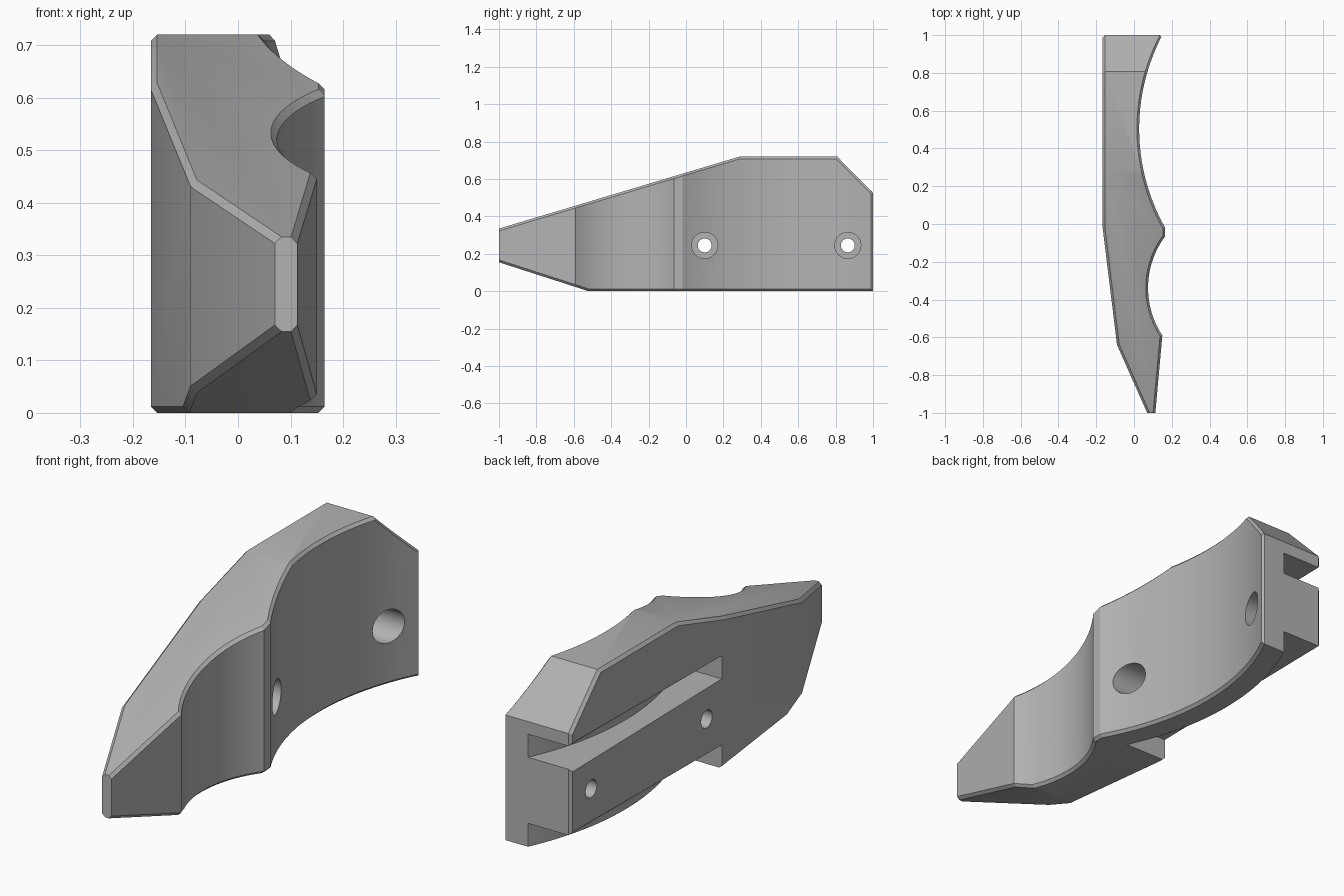
import bpy, bmesh, math
from mathutils import Vector

if "Cube" in bpy.data.objects:
    bpy.data.objects.remove(bpy.data.objects["Cube"])


def arc(p0, p1, sag, n):
    """Points from p0 to p1 on a shallow arc bulging towards -x, plus centre and radius."""
    p0, p1 = Vector(p0), Vector(p1)
    half = (p1 - p0).length / 2
    r = (half * half + sag * sag) / (2 * sag)
    d = (p1 - p0).normalized()
    c = (p0 + p1) / 2 + Vector((d.y, -d.x)) * (r - sag)
    a0 = math.atan2(p0.y - c.y, p0.x - c.x) % math.tau
    a1 = math.atan2(p1.y - c.y, p1.x - c.x) % math.tau
    pts = [(c.x + r * math.cos(a0 + (a1 - a0) * i / n),
            c.y + r * math.sin(a0 + (a1 - a0) * i / n)) for i in range(n + 1)]
    return pts, c, r


def prism(name, pts, axis, lo, hi):
    """Extrude a 2D outline along z (outline is x,y) or x (outline is y,z)."""
    bm = bmesh.new()
    place = (lambda p, h: (p[0], p[1], h)) if axis == 'z' else (lambda p, h: (h, p[0], p[1]))
    a = [bm.verts.new(place(p, lo)) for p in pts]
    b = [bm.verts.new(place(p, hi)) for p in pts]
    bm.faces.new(a)
    bm.faces.new(b)
    for i in range(len(pts)):
        j = (i + 1) % len(pts)
        bm.faces.new((a[i], a[j], b[j], b[i]))
    bmesh.ops.recalc_face_normals(bm, faces=bm.faces)
    me = bpy.data.meshes.new(name)
    bm.to_mesh(me)
    bm.free()
    ob = bpy.data.objects.new(name, me)
    bpy.context.collection.objects.link(ob)
    return ob


def boolean(ob, cutter, op):
    cutter.hide_render = True
    m = ob.modifiers.new("cut", 'BOOLEAN')
    m.operation, m.solver, m.object = op, 'EXACT', cutter
    bpy.context.view_layer.objects.active = ob
    bpy.ops.object.modifier_apply(modifier=m.name)
    bpy.data.objects.remove(cutter)


# Plan outline: two hollowed arcs on the right, straight back on the left
small, _, _ = arc((0.15, -0.59), (0.165, -0.065), 0.083, 20)
large, centre, radius = arc((0.165, -0.02), (0.15, 1.0), 0.13, 32)
plan = [(-0.166, 1.1), (-0.166, -0.02), (-0.09, -0.64), (0.07, -1.0), (0.113, -1.0)]
plan += small + large + [(0.205, 1.1)]
body = prism("curved_bracket", plan, 'z', -0.1, 0.9)

# Side outline trims the plan
side = [(-1.1, 0.187), (-0.52, 0), (1, 0), (1, 0.525), (0.808, 0.72), (0.287, 0.72), (-1.1, 0.305)]
boolean(body, prism("side_trim", side, 'x', -0.5, 0.5), 'INTERSECT')

# Slots above and below the mounting bar, with a wall following the large arc
R = radius + 0.105
wall = []
for i in range(33):
    y = 1.05 * i / 32
    wall.append((centre.x - math.sqrt(R * R - (y - centre.y) ** 2), y))
slot = [(-0.3, 1.05), (-0.3, 0.0)] + wall
for lo, hi in ((-0.1, 0.098), (0.375, 0.472)):
    boolean(body, prism("slot_cutter", slot, 'z', lo, hi), 'DIFFERENCE')

# Chamfer the rims where plan walls meet the side outline
bm = bmesh.new()
bm.from_mesh(body.data)
bmesh.ops.remove_doubles(bm, verts=bm.verts, dist=1e-4)
bmesh.ops.dissolve_limit(bm, angle_limit=0.005, verts=bm.verts, edges=bm.edges)
bm.normal_update()


def is_wall(f):
    c = f.calc_center_median()
    in_slot = f.normal.x < 0 and c.x > -0.14 and c.y > 0.01
    return abs(f.normal.z) < 0.01 and abs(f.normal.x) > 0.02 and not in_slot


def is_rim(f):
    slot_end = f.normal.y > 0.9 and f.calc_center_median().y < 0.5
    return abs(f.normal.x) < 0.01 and f.normal.y > -0.9 and not slot_end


rims = []
for e in bm.edges:
    if len(e.link_faces) == 2 and e.is_convex:
        f, g = e.link_faces
        if (is_wall(f) and is_rim(g)) or (is_wall(g) and is_rim(f)):
            rims.append(e)
bmesh.ops.bevel(bm, geom=rims, offset=0.012, segments=1, affect='EDGES', clamp_overlap=False)
bm.to_mesh(body.data)
bm.free()

# Two counterbored screw holes through the bar
for y in (0.1, 0.865):
    for r, lo, hi in ((0.037, -0.4, 0.4), (0.07, -0.05, 0.4)):
        ring = [(y + r * math.cos(math.tau * i / 32), 0.245 + r * math.sin(math.tau * i / 32))
                for i in range(32)]
        boolean(body, prism("hole_cutter", ring, 'x', lo, hi), 'DIFFERENCE')

# Single grey finish, smooth arcs with crisp edges
grey = bpy.data.materials.new("grey")
grey.diffuse_color = (0.45, 0.45, 0.45, 1)
grey.use_nodes = True
grey.node_tree.nodes["Principled BSDF"].inputs["Base Color"].default_value = grey.diffuse_color
body.data.materials.clear()
body.data.materials.append(grey)
for p in body.data.polygons:
    p.material_index = 0
bpy.ops.object.select_all(action='DESELECT')
body.select_set(True)
bpy.context.view_layer.objects.active = body
bpy.ops.object.shade_smooth_by_angle(angle=math.radians(20))
